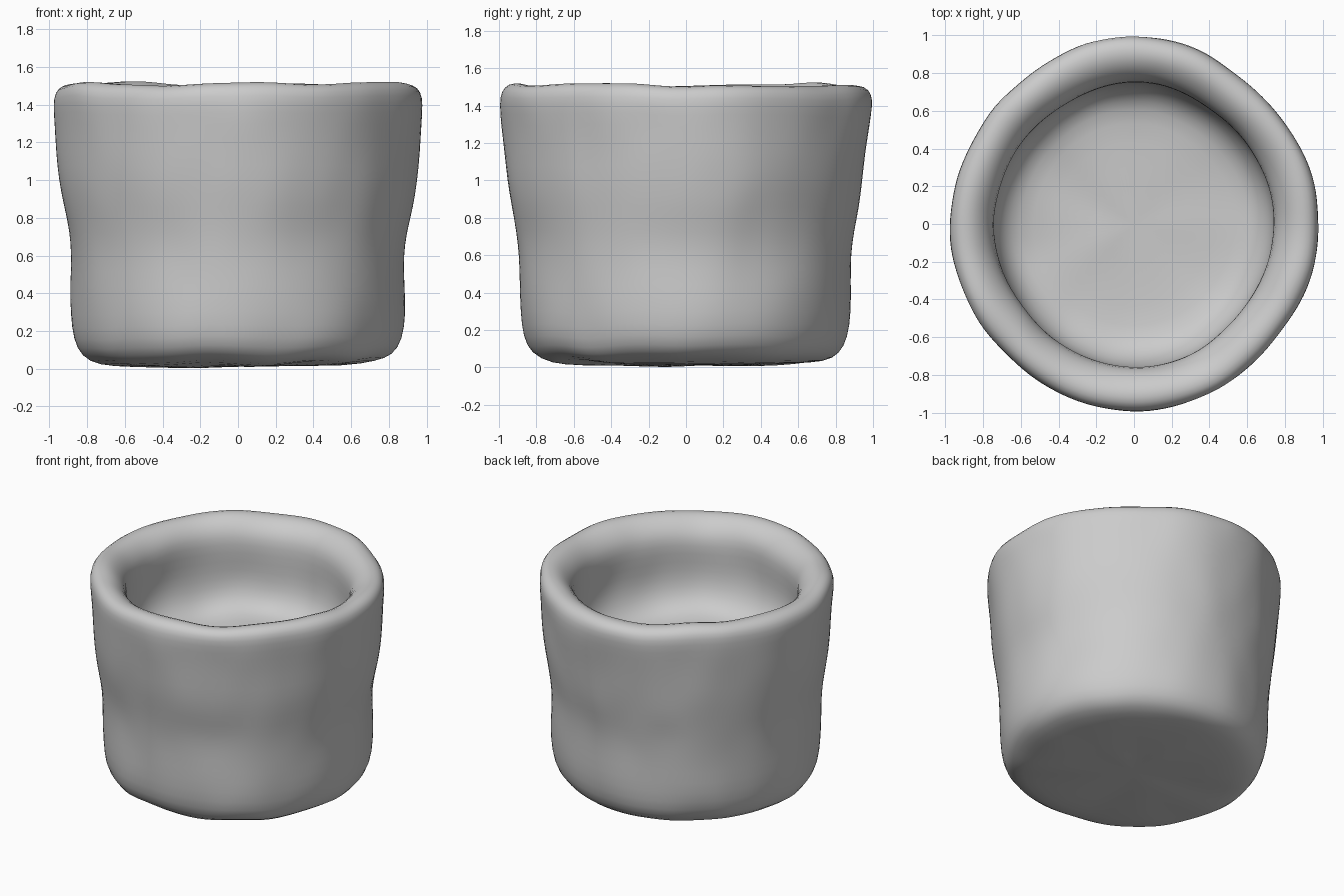
import bpy
import bmesh
from math import sin, cos, pi
from mathutils import Vector, noise

cube = bpy.data.objects.get("Cube")
if cube:
    bpy.data.objects.remove(cube)

SEGMENTS = 72

# Pot cross-section (radius, height): underside, outer wall, rim, inner wall, floor
PROFILE = [
    (0.30, 0.015), (0.58, 0.02), (0.74, 0.035), (0.825, 0.075), (0.87, 0.16),
    (0.885, 0.30), (0.885, 0.45), (0.887, 0.60), (0.90, 0.73), (0.925, 0.86),
    (0.945, 1.00), (0.957, 1.15), (0.972, 1.30), (0.985, 1.41), (0.978, 1.475),
    (0.94, 1.512), (0.88, 1.518), (0.82, 1.49), (0.765, 1.43), (0.74, 1.35),
    (0.745, 1.22), (0.745, 1.10), (0.715, 0.99), (0.65, 0.92), (0.56, 0.885),
    (0.30, 0.88),
]


def hand_shaped(radius, z, angle):
    """Place a profile point at an angle with soft, uneven clay dents."""
    p = Vector((radius * cos(angle), radius * sin(angle), z))
    rim = max(0.0, min(1.0, (z - 0.6) / 0.8))
    oval = rim * (0.012 * cos(4 * angle) - 0.007 * cos(2 * angle) - 0.004)
    dents = 0.016 * noise.noise(p * 2.3) + 0.008 * noise.noise(p * 5)
    scale = 1 + oval + dents
    lift = 0.02 * noise.noise(Vector((p.x * 3, p.y * 3, z)))
    if z < 0.05:
        lift += 0.012 * p.x
    return Vector((p.x * scale, p.y * scale, z + lift))


# Lathe the profile into one closed skin
bm = bmesh.new()
rings = [[bm.verts.new(hand_shaped(r, z, 2 * pi * i / SEGMENTS))
          for i in range(SEGMENTS)] for r, z in PROFILE]
for low, high in zip(rings, rings[1:]):
    for i in range(SEGMENTS):
        j = (i + 1) % SEGMENTS
        bm.faces.new((low[i], low[j], high[j], high[i]))

# Close the underside and the inner floor
for ring, z, flip in ((rings[0], 0.015, True), (rings[-1], 0.88, False)):
    centre = bm.verts.new((0, 0, z))
    for i in range(SEGMENTS):
        a, b = ring[i], ring[(i + 1) % SEGMENTS]
        bm.faces.new((b, a, centre) if flip else (a, b, centre))

# Rest the pot on the ground and centre it
for axis in range(3):
    values = [v.co[axis] for v in bm.verts]
    shift = min(values) if axis == 2 else (min(values) + max(values)) / 2
    for v in bm.verts:
        v.co[axis] -= shift
bmesh.ops.recalc_face_normals(bm, faces=bm.faces)
for face in bm.faces:
    face.smooth = True

mesh = bpy.data.meshes.new("clay_pot")
bm.to_mesh(mesh)
bm.free()
pot = bpy.data.objects.new("clay_pot", mesh)
bpy.context.collection.objects.link(pot)
smooth = pot.modifiers.new("Smooth", "SUBSURF")
smooth.levels = smooth.render_levels = 1

# Plain grey clay
clay = bpy.data.materials.new("grey_clay")
clay.use_nodes = True
colour = (0.6, 0.6, 0.6, 1)
clay.diffuse_color = colour
clay.node_tree.nodes["Principled BSDF"].inputs["Base Color"].default_value = colour
mesh.materials.append(clay)
